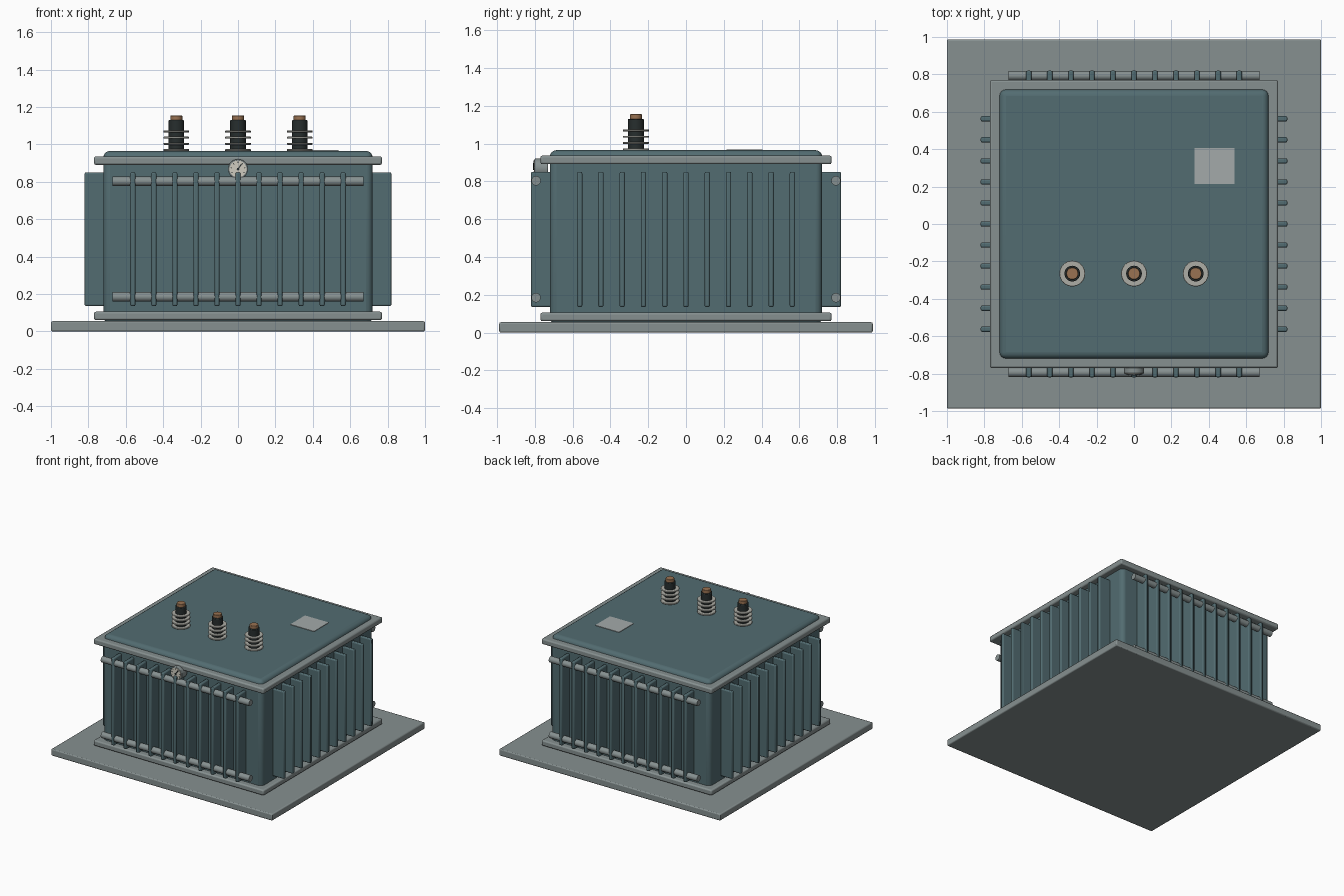
import bpy
import math

cube = bpy.data.objects.get("Cube")
if cube:
    bpy.data.objects.remove(cube, do_unlink=True)


def material(name, r, g, b):
    m = bpy.data.materials.new(name)
    m.use_nodes = True
    m.diffuse_color = (r, g, b, 1)
    m.node_tree.nodes["Principled BSDF"].inputs["Base Color"].default_value = (r, g, b, 1)
    return m


TEAL = material("teal paint", 0.085, 0.15, 0.165)
GREY = material("grey steel", 0.24, 0.28, 0.28)
PLATE = material("pale plate", 0.37, 0.40, 0.40)
BLACK = material("black insulator", 0.02, 0.027, 0.027)
SHED = material("ceramic grey", 0.42, 0.42, 0.38)
COPPER = material("copper", 0.32, 0.17, 0.085)
FACE = material("dial cream", 0.62, 0.60, 0.52)


def finish(ob, name, mat, bevel=0, segments=2):
    ob.name = name
    ob.data.materials.append(mat)
    if bevel:
        mod = ob.modifiers.new("Bevel", "BEVEL")
        mod.width = bevel
        mod.segments = segments
        mod.limit_method = "ANGLE"
    bpy.ops.object.shade_smooth_by_angle(angle=math.radians(35))
    return ob


def box(name, centre, size, mat, bevel=0, segments=2, turn=0):
    bpy.ops.mesh.primitive_cube_add(size=1, location=centre)
    ob = bpy.context.object
    ob.scale = size
    bpy.ops.object.transform_apply(location=False, rotation=False, scale=True)
    ob.rotation_euler.y = turn
    return finish(ob, name, mat, bevel, segments)


def rod(name, centre, radius, length, mat, axis="Z", bevel=0, sides=32):
    turn = {"X": (0, math.pi / 2, 0), "Y": (math.pi / 2, 0, 0), "Z": (0, 0, 0)}[axis]
    bpy.ops.mesh.primitive_cylinder_add(vertices=sides, radius=radius, depth=length,
                                        location=centre, rotation=turn)
    return finish(bpy.context.object, name, mat, bevel)


# Base, tank and its two flanges
box("base_plate", (0, 0, 0.0275), (2, 1.975, 0.055), GREY, 0.008)
box("tank", (0, 0, 0.505), (1.44, 1.44, 0.92), TEAL, 0.035, 4)
box("lower_flange", (0, 0, 0.083), (1.54, 1.54, 0.045), GREY, 0.01)
box("upper_flange", (0, 0, 0.913), (1.54, 1.54, 0.045), GREY, 0.01)

# Cooling fins on all four sides
for i in range(11):
    p = (i - 5) * 0.1125
    for side in (-1, 1):
        box("fin_front_back", (p, side * 0.765, 0.493), (0.028, 0.11, 0.715), TEAL, 0.008)
        box("fin_side", (side * 0.765, p, 0.493), (0.11, 0.028, 0.715), TEAL, 0.008)

# Header pipes through the front and back fins
for side in (-1, 1):
    for z in (0.185, 0.803):
        rod("header_pipe", (0, side * 0.793, z), 0.025, 1.34, GREY, "X", sides=24)

# Three terminals with ceramic sheds
for x in (-0.33, 0, 0.33):
    y = -0.265
    rod("terminal_core", (x, y, 1.045), 0.042, 0.17, BLACK, bevel=0.004)
    rod("terminal_cap", (x, y, 1.14), 0.032, 0.03, COPPER, bevel=0.003)
    for k in range(4):
        rod("terminal_shed", (x, y, 0.97 + k * 0.033), 0.069, 0.01, SHED, bevel=0.003)

# Nameplate on the lid
box("nameplate", (0.43, 0.31, 0.966), (0.215, 0.19, 0.006), PLATE)

# Dial gauge at the front
rod("gauge_body", (0, -0.765, 0.868), 0.053, 0.07, GREY, "Y", 0.004)
rod("gauge_face", (0, -0.801, 0.868), 0.045, 0.006, FACE, "Y")
rod("gauge_hub", (0, -0.806, 0.868), 0.007, 0.008, BLACK, "Y", sides=16)
tilt = math.radians(35)
box("gauge_needle", (0.016 * math.sin(tilt), -0.806, 0.868 + 0.016 * math.cos(tilt)),
    (0.006, 0.004, 0.036), BLACK, turn=tilt)
for k in range(7):
    a = math.radians(-120 + 40 * k)
    box("gauge_tick", (0.037 * math.sin(a), -0.805, 0.868 + 0.037 * math.cos(a)),
        (0.003, 0.003, 0.009), BLACK, turn=a)
